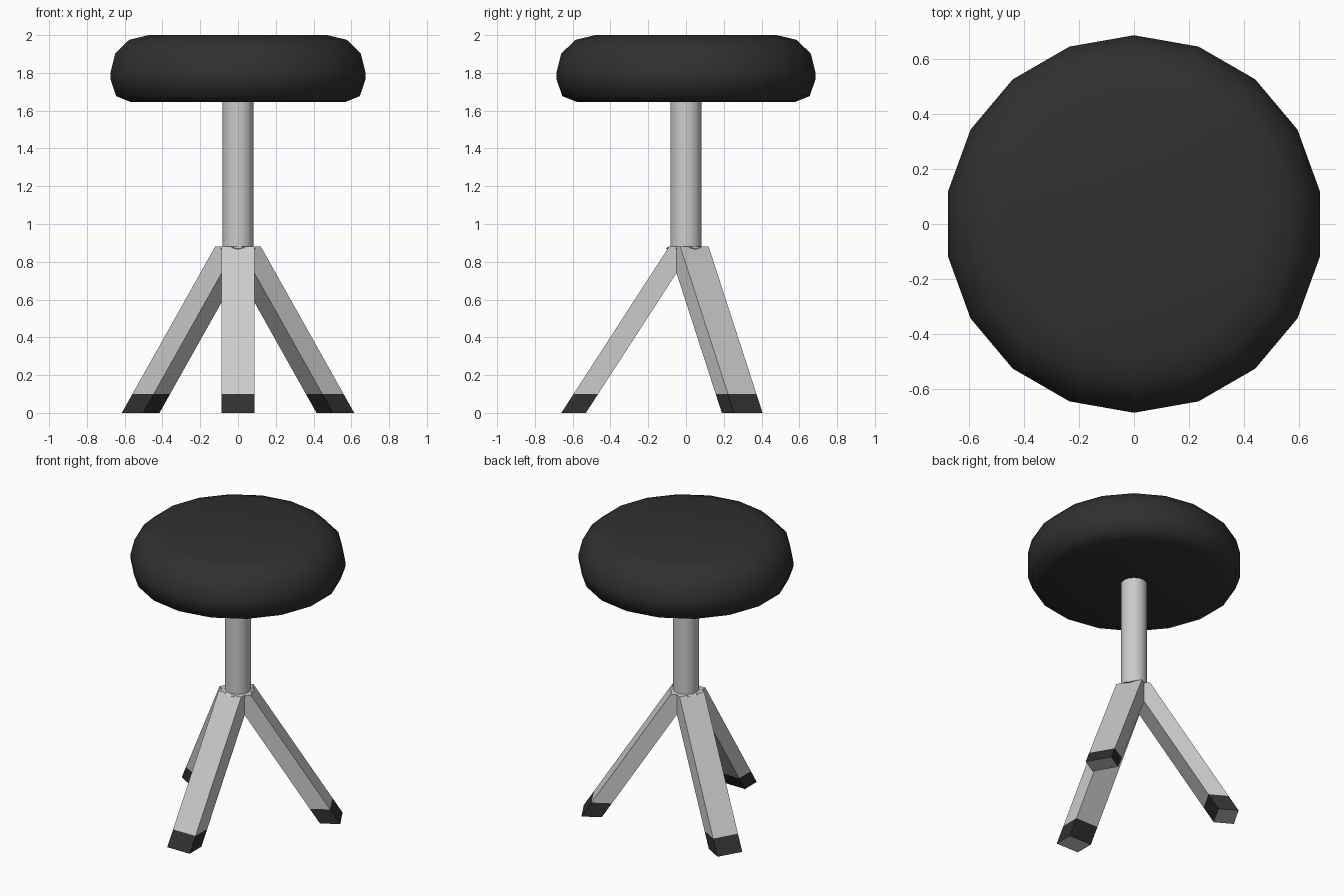
import bpy, bmesh
from math import sin, cos, pi, radians
from mathutils import Matrix, Vector

if "Cube" in bpy.data.objects:
    bpy.data.objects.remove(bpy.data.objects["Cube"])

black = bpy.data.materials.new("black")
black.diffuse_color = (0.03, 0.03, 0.03, 1)
black.use_nodes = True
black.node_tree.nodes["Principled BSDF"].inputs["Base Color"].default_value = black.diffuse_color


def finish(bm, name, mat=None, smooth=None):
    me = bpy.data.meshes.new(name)
    bm.to_mesh(me)
    bm.free()
    ob = bpy.data.objects.new(name, me)
    bpy.context.collection.objects.link(ob)
    if mat:
        me.materials.append(mat)
    if smooth:
        bpy.ops.object.select_all(action='DESELECT')
        bpy.context.view_layer.objects.active = ob
        ob.select_set(True)
        bpy.ops.object.shade_smooth_by_angle(angle=radians(smooth))
    return ob


def loft(bm, rings, bottom=True, top=True):
    """Skin counter-clockwise rings stacked from low to high."""
    rings = [[bm.verts.new(p) for p in r] for r in rings]
    n = len(rings[0])
    for a, b in zip(rings, rings[1:]):
        for i in range(n):
            j = (i + 1) % n
            bm.faces.new((a[i], a[j], b[j], b[i]))
    if bottom:
        bm.faces.new(rings[0][::-1])
    if top:
        bm.faces.new(rings[-1])


def lathe(name, profile, sides, **kw):
    bm = bmesh.new()
    loft(bm, [[(r * cos(pi / 2 + 2 * pi * i / sides), r * sin(pi / 2 + 2 * pi * i / sides), z)
               for i in range(sides)] for r, z in profile])
    return finish(bm, name, **kw)


# Padded round seat
lathe("seat", [(0.575, 1.645), (0.655, 1.677), (0.685, 1.765), (0.685, 1.805),
               (0.66, 1.903), (0.585, 1.975), (0.48, 2.0)], 18, mat=black, smooth=60)

# Central post
lathe("post", [(0.083, 0.872), (0.083, 1.66)], 18, smooth=40)

# Rough weld bead where the post meets the legs
bm = bmesh.new()
loft(bm, [[(r * cos(i * pi / 12), r * sin(i * pi / 12), z + 0.008 * (i % 2) * (z < 0.87))
           for i in range(24)] for r, z in ((0.085, 0.858), (0.104, 0.868), (0.086, 0.882))])
finish(bm, "weld_bead")

# Three splayed legs with dark foot sleeves, mitred together at the centre
W, SLOPE, TOP, FOOT = 0.087, 0.648, 0.88, 0.1


def section(z):
    yo, yi = -0.66 + SLOPE * z, -0.53 + SLOPE * z
    return [(-W, yo, z), (W, yo, z), (W, yi, z), (-W, yi, z)]


for name, ang in (("front", 0), ("back_right", 120), ("back_left", 240)):
    rot = Matrix.Rotation(radians(ang), 3, 'Z')
    leg = bmesh.new()
    loft(leg, [section(FOOT), section(TOP)], bottom=False)
    leg.faces.new([leg.verts.new(p) for p in section(0)][::-1])
    for s in (1, -1):
        bmesh.ops.bisect_plane(leg, geom=leg.verts[:] + leg.edges[:] + leg.faces[:],
                               plane_co=(0, 0, 0), plane_no=Vector((s * 0.5, 0.866, 0)),
                               clear_outer=True)
    foot = bmesh.new()
    loft(foot, [section(0), section(FOOT)], bottom=False, top=False)
    for bm, part, mat in ((leg, "leg", None), (foot, "foot", black)):
        bmesh.ops.rotate(bm, verts=bm.verts[:], cent=(0, 0, 0), matrix=rot)
        finish(bm, f"{name}_{part}", mat)
